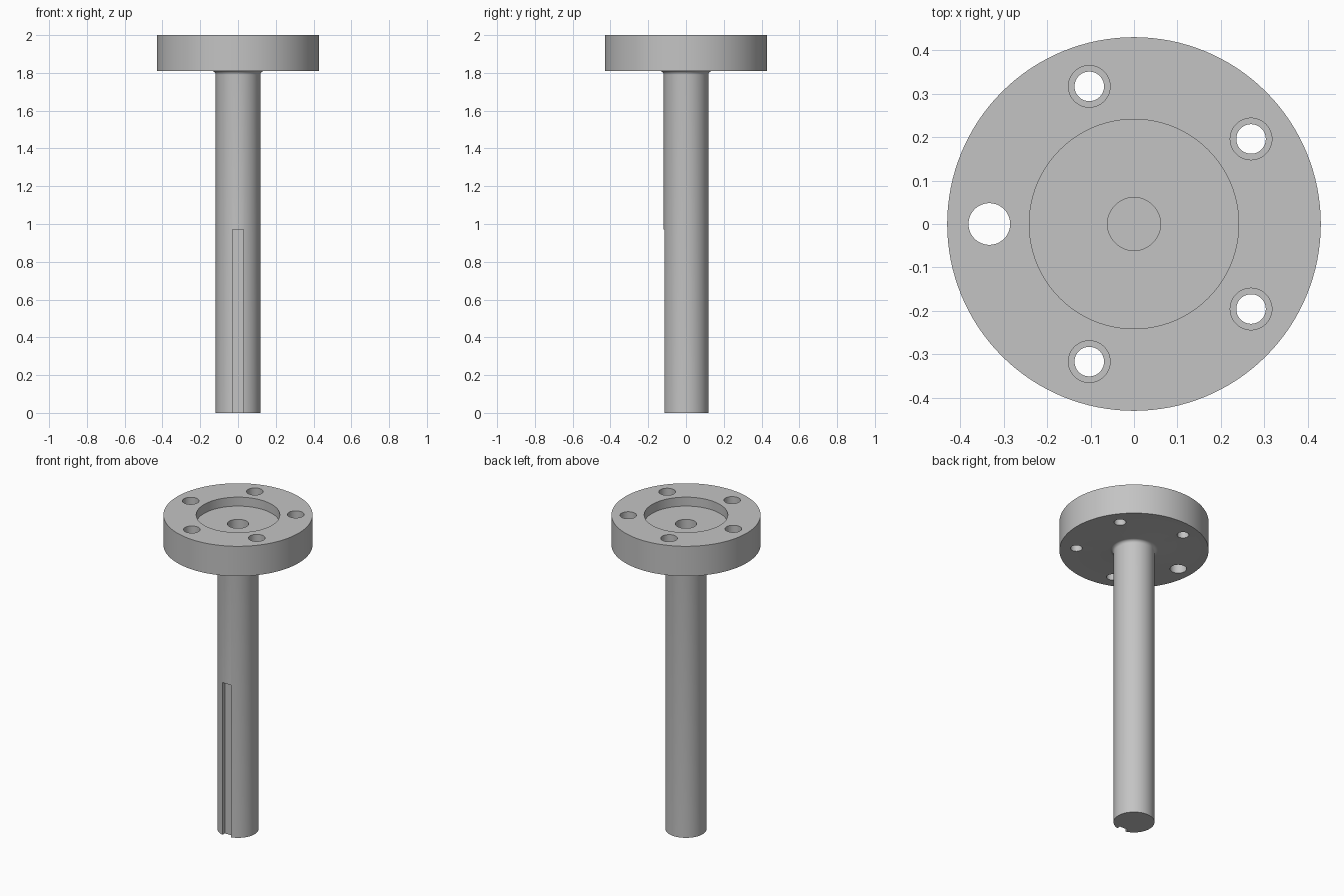
import bpy, bmesh, math
from mathutils import Vector

cube = bpy.data.objects.get("Cube")
if cube:
    bpy.data.objects.remove(cube, do_unlink=True)

steel = bpy.data.materials.new("plain_grey_steel")
steel.use_nodes = True
GREY = (0.55, 0.55, 0.55, 1)
steel.diffuse_color = GREY
steel.node_tree.nodes["Principled BSDF"].inputs["Base Color"].default_value = GREY


def lathe(name, profile, steps=128, center=(0, 0)):
    """Closed solid from an (r, z) profile that starts and ends on the axis."""
    bm = bmesh.new()
    verts = [bm.verts.new((r, 0, z)) for r, z in profile]
    edges = [bm.edges.new(pair) for pair in zip(verts, verts[1:])]
    bmesh.ops.spin(bm, geom=verts + edges, cent=(0, 0, 0), axis=(0, 0, 1),
                   angle=math.tau, steps=steps, use_duplicate=False)
    bmesh.ops.remove_doubles(bm, verts=bm.verts, dist=1e-5)
    bmesh.ops.recalc_face_normals(bm, faces=bm.faces)
    bmesh.ops.translate(bm, verts=bm.verts, vec=(*center, 0))
    return to_object(name, bm)


def box(name, low, high):
    low, high = Vector(low), Vector(high)
    bm = bmesh.new()
    bmesh.ops.create_cube(bm, size=1)
    bmesh.ops.scale(bm, verts=bm.verts, vec=high - low)
    bmesh.ops.translate(bm, verts=bm.verts, vec=(low + high) / 2)
    return to_object(name, bm)


def to_object(name, bm):
    mesh = bpy.data.meshes.new(name)
    bm.to_mesh(mesh)
    bm.free()
    mesh.materials.append(steel)
    obj = bpy.data.objects.new(name, mesh)
    bpy.context.collection.objects.link(obj)
    return obj


# Main dimensions
TOP, UNDERSIDE, FLOOR, BORE_END = 2.0, 1.81, 1.943, 1.81
FLANGE_R, RECESS_R, BORE_R, SHAFT_R = 0.43, 0.241, 0.061, 0.118
FILLET = 0.02

# Flange and shaft in one turned profile, with a fillet where they meet
fillet = []
for i in range(7):
    a = math.radians(15 * i)
    fillet.append((SHAFT_R + FILLET * (1 - math.cos(a)),
                   UNDERSIDE - FILLET * (1 - math.sin(a))))
profile = ([(0, 0), (SHAFT_R, 0)] + fillet +
           [(FLANGE_R, UNDERSIDE), (FLANGE_R, TOP), (RECESS_R, TOP),
            (RECESS_R, FLOOR), (BORE_R, FLOOR), (BORE_R, BORE_END), (0, BORE_END)])
body = lathe("flanged_shaft", profile)

# Keyway on the front of the shaft
cutters = [box("keyway_cutter", (-0.03, -0.2, -0.1), (0.03, -0.09, 0.97))]

# Five bolt holes: one plain and wide, four stepped
WIDE, NARROW, STEP = 0.048, 0.034, 1.9
for i in range(5):
    a = math.pi + i * math.tau / 5
    center = (0.333 * math.cos(a), 0.333 * math.sin(a))
    lower = WIDE if i == 0 else NARROW
    shape = [(0, 1.7), (lower, 1.7)]
    if i:
        shape += [(lower, STEP), (WIDE, STEP)]
    shape += [(WIDE, 2.1), (0, 2.1)]
    cutters.append(lathe("bolt_hole_cutter", shape, 48, center))

# Cut, apply and discard the cutters
bpy.ops.object.select_all(action='DESELECT')
bpy.context.view_layer.objects.active = body
body.select_set(True)
for cutter in cutters:
    cutter.hide_render = True
    mod = body.modifiers.new("cut", 'BOOLEAN')
    mod.operation = 'DIFFERENCE'
    mod.solver = 'EXACT'
    mod.object = cutter
    bpy.ops.object.modifier_apply(modifier=mod.name)
    bpy.data.objects.remove(cutter, do_unlink=True)

bpy.ops.object.shade_smooth_by_angle(angle=math.radians(30))
